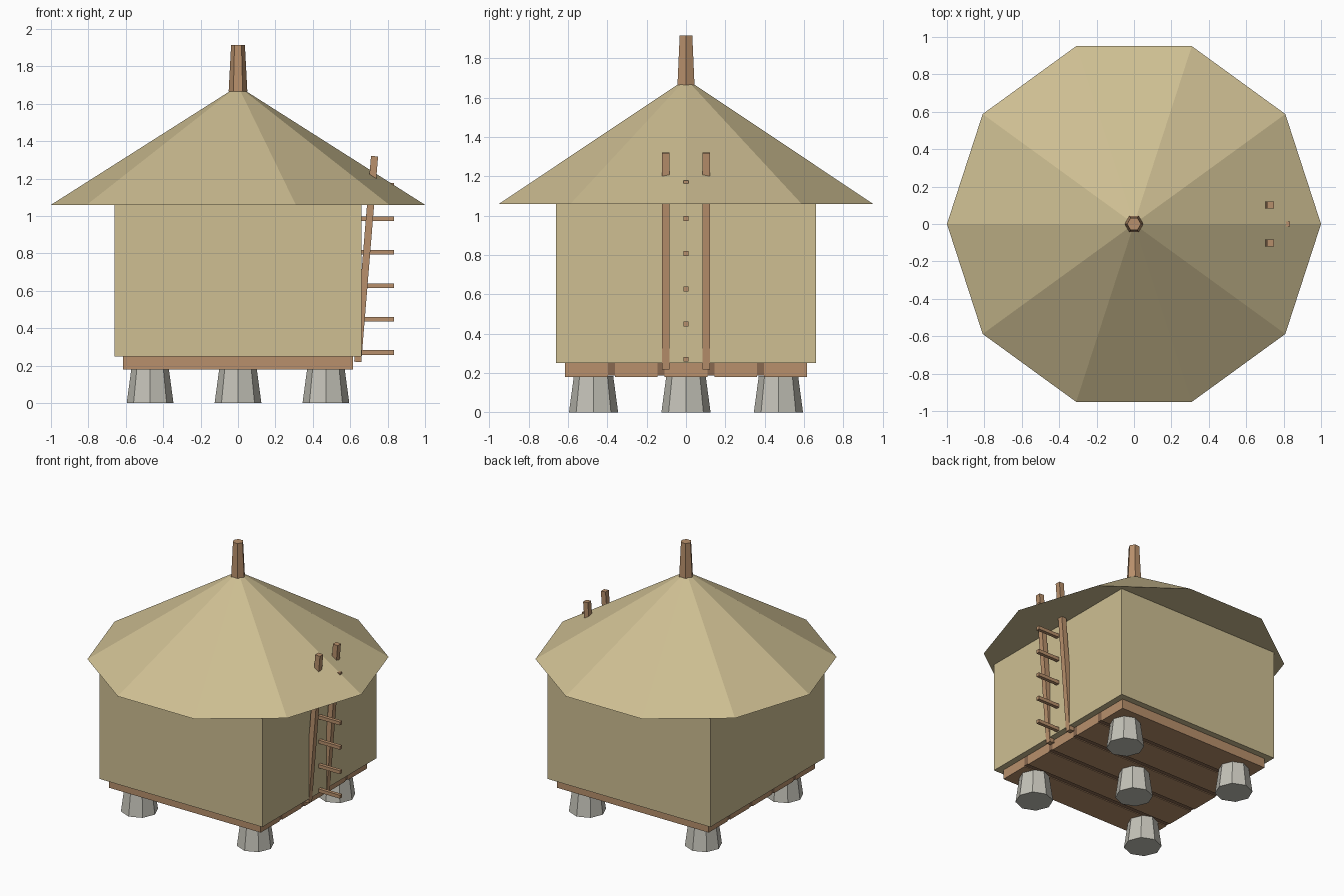
import bpy, bmesh, math
from mathutils import Vector, Matrix

if "Cube" in bpy.data.objects:
    bpy.data.objects.remove(bpy.data.objects["Cube"])


def material(name, rgb):
    m = bpy.data.materials.new(name)
    m.diffuse_color = (*rgb, 1)
    m.use_nodes = True
    m.node_tree.nodes["Principled BSDF"].inputs["Base Color"].default_value = m.diffuse_color
    return m


THATCH = material("thatch", (0.62, 0.52, 0.29))
WOOD = material("wood", (0.48, 0.28, 0.15))
DARK = material("dark_wood", (0.25, 0.14, 0.08))
STONE = material("stone", (0.55, 0.54, 0.48))


def finish(name, bm, mat):
    me = bpy.data.meshes.new(name)
    bm.to_mesh(me)
    bm.free()
    me.materials.append(mat)
    ob = bpy.data.objects.new(name, me)
    bpy.context.collection.objects.link(ob)
    return ob


def box(name, lo, hi, mat):
    lo, hi = Vector(lo), Vector(hi)
    bm = bmesh.new()
    bmesh.ops.create_cube(bm, size=1)
    bmesh.ops.scale(bm, vec=hi - lo, verts=bm.verts)
    bmesh.ops.translate(bm, vec=(lo + hi) / 2, verts=bm.verts)
    return finish(name, bm, mat)


def cone(name, x, y, z0, z1, r0, r1, sides, mat):
    # first corner points along +x
    bm = bmesh.new()
    rings = []
    for z, r in ((z0, r0), (z1, r1)):
        n = sides if r else 1
        rings.append([bm.verts.new((x + r * math.cos(math.tau * i / sides),
                                    y + r * math.sin(math.tau * i / sides), z))
                      for i in range(n)])
    a, b = rings
    bm.faces.new(a[::-1])
    if len(b) > 1:
        bm.faces.new(b)
    for i in range(sides):
        j = (i + 1) % sides
        bm.faces.new((a[i], a[j], b[j], b[i]) if len(b) > 1 else (a[i], a[j], b[0]))
    return finish(name, bm, mat)


# Foundation stones: four corners and the middle
for i, (x, y) in enumerate([(-.47, -.47), (.47, -.47), (-.47, .47), (.47, .47), (0, 0)]):
    cone(f"foundation_stone_{i}", x, y, 0, 0.185, 0.125, 0.10, 8, STONE)

# Floor: planks along x with dark recessed seams
planks, seam, half = 5, 0.035, 0.615
width = (2 * half - seam * (planks - 1)) / planks
for i in range(planks):
    y = -half + i * (width + seam)
    box(f"floor_plank_{i}", (-half, y, 0.18), (half, y + width, 0.25), WOOD)
    if i < planks - 1:
        box(f"floor_seam_{i}", (-half, y + width, 0.186), (half, y + width + seam, 0.25), DARK)

# Walls, roof and roof pole
box("walls", (-0.66, -0.66, 0.25), (0.66, 0.66, 1.06), THATCH)
cone("roof", 0, 0, 1.06, 1.695, 1.0, 0, 10, THATCH)
cone("roof_pole", 0, 0, 1.665, 1.915, 0.05, 0.037, 6, WOOD)

# Leaning ladder rails
foot, top = Vector((0.64, 0, 0.22)), Vector((0.73, 0, 1.32))
lean = math.atan2(top.x - foot.x, top.z - foot.z)
length = (top - foot).length
for side, y in (("left", -0.1025), ("right", 0.1025)):
    rail = box(f"ladder_rail_{side}", (-0.019, -0.019, -length / 2),
               (0.019, 0.019, length / 2), WOOD)
    rail.matrix_world = (Matrix.Translation((foot + top) / 2 + Vector((0, y, 0)))
                         @ Matrix.Rotation(lean, 4, 'Y'))

# Pegs sticking out of the wall between the rails
for i in range(6):
    z = 0.27 + 0.179 * i
    box(f"ladder_rung_{i}", (0.60, -0.0125, z - 0.0125), (0.835, 0.0125, z + 0.0125), WOOD)
